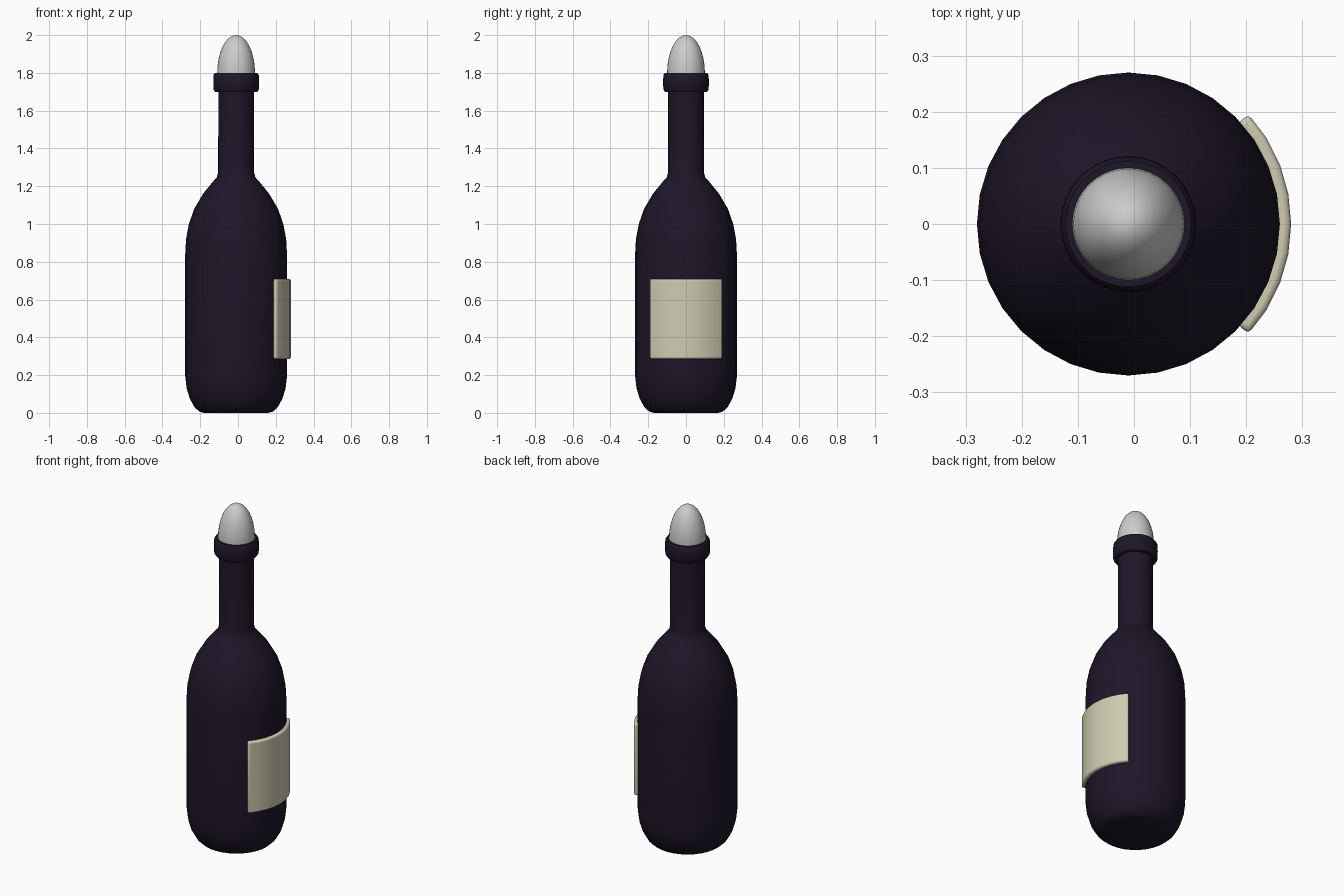
import bpy, bmesh, math

if "Cube" in bpy.data.objects:
    bpy.data.objects.remove(bpy.data.objects["Cube"])

CX = -0.01      # bottle axis
SIDES = 32


def material(name, rgb):
    m = bpy.data.materials.new(name)
    m.diffuse_color = (*rgb, 1)
    m.use_nodes = True
    m.node_tree.nodes["Principled BSDF"].inputs["Base Color"].default_value = m.diffuse_color
    return m


def finish(name, bm, mat=None, angle=40):
    bmesh.ops.recalc_face_normals(bm, faces=bm.faces)
    me = bpy.data.meshes.new(name)
    bm.to_mesh(me)
    bm.free()
    ob = bpy.data.objects.new(name, me)
    bpy.context.collection.objects.link(ob)
    ob.location.x = CX
    if mat:
        me.materials.append(mat)
    bpy.ops.object.select_all(action='DESELECT')
    ob.select_set(True)
    bpy.context.view_layer.objects.active = ob
    bpy.ops.object.shade_smooth_by_angle(angle=math.radians(angle))
    return ob


def lathe(name, profile, mat=None, angle=40):
    bm = bmesh.new()
    verts = [bm.verts.new((r, 0, z)) for r, z in profile]
    edges = [bm.edges.new(p) for p in zip(verts, verts[1:])]
    bmesh.ops.spin(bm, geom=verts + edges, cent=(0, 0, 0), axis=(0, 0, 1),
                   angle=math.tau, steps=SIDES)
    bmesh.ops.remove_doubles(bm, verts=bm.verts, dist=1e-5)
    return finish(name, bm, mat, angle)


glass = material("dark_glass", (0.013, 0.008, 0.022))
paper = material("label_paper", (0.62, 0.6, 0.44))

# Bottle: body, shoulder, neck and lip ring
lathe("bottle", [
    (0, 0), (0.17, 0), (0.195, 0.007), (0.22, 0.03), (0.245, 0.075),
    (0.262, 0.13), (0.27, 0.2), (0.27, 0.83), (0.265, 0.92), (0.25, 1.0),
    (0.222, 1.08), (0.175, 1.16), (0.118, 1.23), (0.102, 1.247),
    (0.095, 1.275), (0.094, 1.70), (0.112, 1.70), (0.12, 1.712),
    (0.121, 1.75), (0.12, 1.788), (0.112, 1.80), (0, 1.80)], glass)

# Stopper: egg-shaped, lower half sits in the neck
lathe("stopper", [(0.1 * math.sin(math.pi * i / 16),
                   1.8 + 0.2 * math.cos(math.pi * i / 16))
                  for i in range(17)], None, 180)

# Label: thick curved plate wrapped round the +x side
bm = bmesh.new()
corners = [(0.262, 0.285), (0.29, 0.285), (0.29, 0.71), (0.262, 0.71)]
half, steps = math.radians(42.5), 8
rings = []
for i in range(steps + 1):
    a = -half + 2 * half * i / steps
    rings.append([bm.verts.new((r * math.cos(a), r * math.sin(a), z))
                  for r, z in corners])
for p, q in zip(rings, rings[1:]):
    for k in range(4):
        n = (k + 1) % 4
        bm.faces.new((p[k], p[n], q[n], q[k]))
bm.faces.new(rings[0])
bm.faces.new(rings[-1])
label = finish("label", bm, paper)
bev = label.modifiers.new("rounded_edges", 'BEVEL')
bev.width = 0.01
bev.segments = 3
bev.limit_method = 'ANGLE'
bev.angle_limit = math.radians(40)
